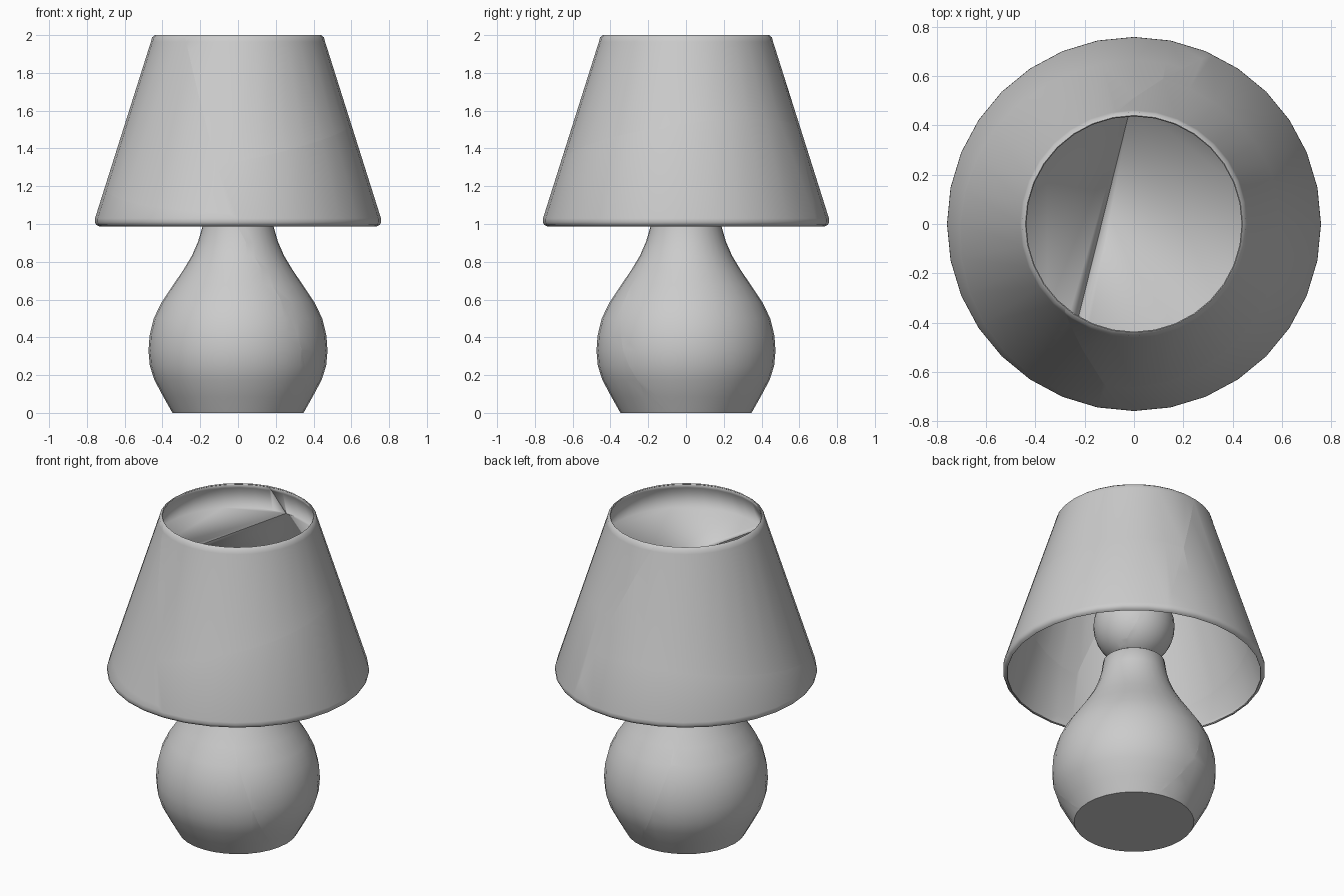
import bpy, bmesh
from mathutils import Vector
from math import cos, sin, pi, radians

if "Cube" in bpy.data.objects:
    bpy.data.objects.remove(bpy.data.objects["Cube"])

SIDES = 32
# Main crack planes: (point, normal)
DOWN = (Vector((-0.1, -0.66, 1.27)), Vector((0.562, -0.139, 0.199)))
AROUND_RIGHT = (Vector((0, 0, 1.42)), Vector((-0.19, -0.135, 1)))
AROUND_LEFT = (Vector((0, 0, 1.2)), Vector((0, -0.19, 1)))
BASE_SLANT = (Vector((0.3, -0.35, 0.45)), Vector((0.207, 0.114, 0.082)))


def lathe(profile, cap_start=False, cap_end=False):
    """Revolve (radius, z) points around z."""
    bm = bmesh.new()
    rings = [[bm.verts.new((r * cos(2 * pi * i / SIDES), r * sin(2 * pi * i / SIDES), z))
              for i in range(SIDES)] for r, z in profile]
    for a, b in zip(rings, rings[1:]):
        for i in range(SIDES):
            j = (i + 1) % SIDES
            bm.faces.new((a[i], a[j], b[j], b[i]))
    if cap_start:
        bm.faces.new(rings[0][::-1])
    if cap_end:
        bm.faces.new(rings[-1])
    for f in bm.faces:
        f.smooth = True
    return bm


def side(f, plane):
    return (f.calc_center_median() - plane[0]).dot(plane[1])


def cut(bm, plane, faces=None):
    """Cut the faces with a plane and return the new edges."""
    faces = list(faces if faces is not None else bm.faces)
    edges = {e for f in faces for e in f.edges}
    verts = {v for f in faces for v in f.verts}
    res = bmesh.ops.bisect_plane(bm, geom=list(verts) + list(edges) + faces,
                                 plane_co=plane[0], plane_no=plane[1], dist=1e-5)
    return [g for g in res["geom_cut"] if isinstance(g, bmesh.types.BMEdge)]


def crack_solid(bm, plane):
    """Break a solid in two and close both halves with flat faces."""
    bmesh.ops.split_edges(bm, edges=cut(bm, plane))
    res = bmesh.ops.holes_fill(bm, edges=[e for e in bm.edges if e.is_boundary], sides=0)
    for f in res["faces"]:
        f.smooth = False
    bmesh.ops.recalc_face_normals(bm, faces=bm.faces)


def finish(bm, name, thickness=0, split=0):
    mesh = bpy.data.meshes.new(name)
    bm.to_mesh(mesh)
    bm.free()
    obj = bpy.data.objects.new(name, mesh)
    bpy.context.collection.objects.link(obj)
    if thickness:
        mod = obj.modifiers.new("thickness", 'SOLIDIFY')
        mod.thickness = thickness
        mod.offset = -1
    if split:
        mod = obj.modifiers.new("sharp_rims", 'EDGE_SPLIT')
        mod.split_angle = radians(split)
    return obj


# Lamp shade: thin cone with small turned-in lips, broken into pieces
bm = lathe([(0.735, 0.988), (0.75, 0.995), (0.758, 1.01), (0.757, 1.03),
            (0.461, 1.965), (0.455, 1.988), (0.44, 2.0)])
cut(bm, DOWN)
crack = cut(bm, AROUND_RIGHT, [f for f in bm.faces if side(f, DOWN) > 0])
crack += cut(bm, AROUND_LEFT, [f for f in bm.faces if side(f, DOWN) < 0])
crack += [e for e in bm.edges
          if all(abs((v.co - DOWN[0]).dot(DOWN[1])) < 1e-4 for v in e.verts)
          and sum(v.co.z for v in e.verts) / 2 > 1.1]
bmesh.ops.split_edges(bm, edges=list({e for e in crack if e.is_valid}))
finish(bm, "lamp_shade", 0.006, 75)

# Recessed disc inside the top of the shade
bm = lathe([(0.44, 1.995), (0.452, 1.965), (0.497, 1.82)], cap_end=True)
bmesh.ops.recalc_face_normals(bm, faces=bm.faces)
if max(bm.faces, key=lambda f: len(f.verts)).normal.z < 0:
    bmesh.ops.reverse_faces(bm, faces=bm.faces)
bmesh.ops.split_edges(bm, edges=cut(bm, DOWN))
finish(bm, "shade_disc", 0.004)

# Vase-shaped base with one slanted crack through it
bm = lathe([(0.347, 0), (0.395, 0.085), (0.443, 0.175), (0.467, 0.25), (0.474, 0.33),
            (0.468, 0.41), (0.446, 0.5), (0.405, 0.585), (0.345, 0.675), (0.29, 0.755),
            (0.245, 0.83), (0.212, 0.905), (0.19, 0.98), (0.178, 1.06), (0.165, 1.07)],
           cap_start=True, cap_end=True)
for f in bm.faces:
    f.smooth = f.calc_center_median().z > 0.001
crack_solid(bm, BASE_SLANT)
finish(bm, "lamp_base")

# Round bulb resting on the neck, cracked along the same plane as the shade
bm = bmesh.new()
bmesh.ops.create_uvsphere(bm, u_segments=32, v_segments=16, radius=0.235)
bmesh.ops.translate(bm, verts=bm.verts, vec=(0, 0, 1.3))
for f in bm.faces:
    f.smooth = True
crack_solid(bm, DOWN)
finish(bm, "light_bulb")
